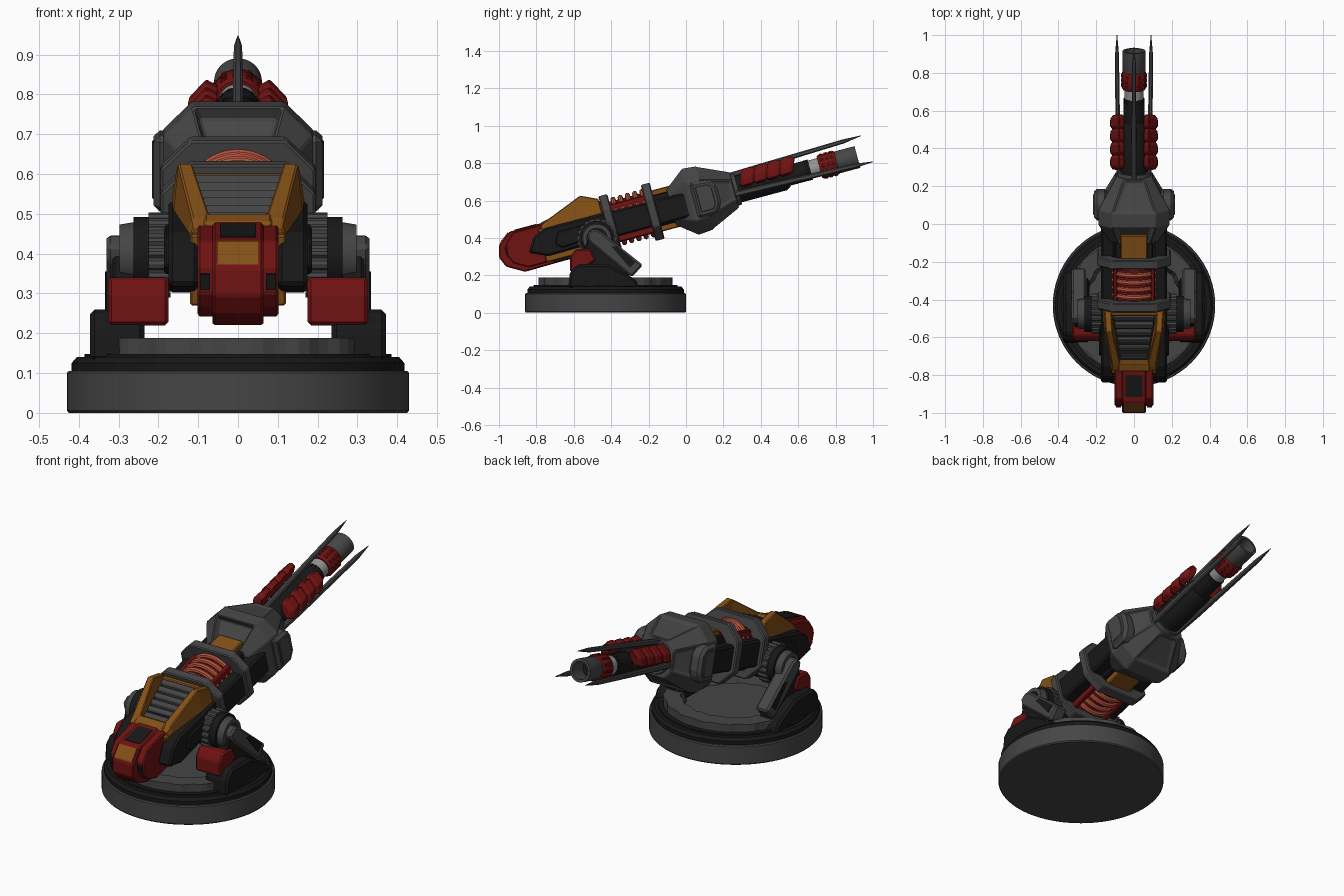
import bpy, bmesh, math
from mathutils import Matrix, Vector

if "Cube" in bpy.data.objects:
    bpy.data.objects.remove(bpy.data.objects["Cube"])

def mat(name, r, g, b):
    m = bpy.data.materials.new(name)
    m.diffuse_color = (r, g, b, 1)
    m.use_nodes = True
    m.node_tree.nodes["Principled BSDF"].inputs["Base Color"].default_value = m.diffuse_color
    return m

GREY = mat("dark grey", .06, .06, .06)
BLACK = mat("black", .009, .009, .009)
RED = mat("deep red", .16, .006, .006)
ORANGE = mat("burnt orange", .23, .08, .008)
COIL = mat("coil salmon", .5, .09, .05)
STEEL = mat("light steel", .3, .3, .3)

I = Matrix.Identity(4)
# gun frame: y runs along the barrel, z is perpendicular to it
GUN = Matrix.Translation((0, -.176, .54)) @ Matrix.Rotation(math.radians(15), 4, 'X')
BASE = Matrix.Translation((0, -.43, 0)) @ Matrix.Rotation(math.pi / 2, 4, 'X')
BASE = BASE @ Matrix.Scale(1, 4)
AXLE = Matrix.Translation((0, -.476, .397)) @ Matrix.Rotation(-math.pi / 2, 4, 'Z')

def finish(name, bm, m, M=I, mirror=False, bevel=0, smooth=False):
    bm.transform(M)
    if mirror:
        d = bmesh.ops.duplicate(bm, geom=bm.verts[:] + bm.edges[:] + bm.faces[:])
        for v in d["geom"]:
            if isinstance(v, bmesh.types.BMVert):
                v.co.x *= -1
    bmesh.ops.recalc_face_normals(bm, faces=bm.faces[:])
    me = bpy.data.meshes.new(name)
    bm.to_mesh(me)
    bm.free()
    me.materials.append(m)
    ob = bpy.data.objects.new(name, me)
    bpy.context.collection.objects.link(ob)
    if bevel:
        b = ob.modifiers.new("bevel", 'BEVEL')
        b.width, b.segments, b.limit_method = bevel, 1, 'ANGLE'
    if smooth:
        bpy.context.view_layer.objects.active = ob
        ob.select_set(True)
        bpy.ops.object.shade_smooth_by_angle(angle=math.radians(35))
        ob.select_set(False)
    return ob

def skin(rings, closed=False, bm=None):
    bm = bm or bmesh.new()
    vs = [[bm.verts.new(p) for p in r] for r in rings]
    n = len(vs[0])
    for a, b in zip(vs, vs[1:] + (vs[:1] if closed else [])):
        for i in range(n):
            j = (i + 1) % n
            bm.faces.new((a[i], a[j], b[j], b[i]))
    if not closed:
        bm.faces.new(vs[0])
        bm.faces.new(vs[-1])
    return bm

def circle(u, r, n=48, tooth=0):
    out = []
    for i in range(n):
        a, q = 2 * math.pi * i / n, r - (tooth if i // 2 % 2 else 0)
        out.append((q * math.cos(a), u, q * math.sin(a)))
    return out

def octagon(u, hx, hw, c, cx=0, cw=0):
    q = [(hx, hw - c), (hx - c, hw), (c - hx, hw), (-hx, hw - c),
         (-hx, c - hw), (c - hx, -hw), (hx - c, -hw), (hx, c - hw)]
    return [(cx + x, u, cw + w) for x, w in q]

def lathe(name, prof, m, M=GUN, closed=False, n=48, tooth=0, mirror=False):
    bm = skin([circle(u, r, n, tooth) for u, r in prof], closed)
    return finish(name, bm, m, M, mirror, smooth=not tooth)

def prism(name, pts, x0, x1, m, M=GUN, mirror=False, bevel=.006):
    bm = skin([[(x, y, z) for y, z in pts] for x in (x0, x1)])
    return finish(name, bm, m, M, mirror, bevel)

def box(name, x0, x1, u0, u1, w0, w1, m, M=GUN, mirror=False, bevel=.005):
    return prism(name, [(u0, w0), (u1, w0), (u1, w1), (u0, w1)], x0, x1, m, M, mirror, bevel)

# --- turntable base (lathe height is negated by the frame, so mirror it) ---
BASE = Matrix.Translation((0, -.43, 0)) @ Matrix.Rotation(math.pi / 2, 4, 'X')
lathe("base_disc", [(0, .425), (.006, .43), (.1, .43), (.105, .425)], GREY, BASE, n=72)
lathe("base_rim", [(.1, .418), (.125, .418), (.14, .405), (.14, .385), (.1, .385)], BLACK, BASE, True, 72)
lathe("base_floor", [(.1, .39), (.132, .39)], GREY, BASE, n=72)
lathe("turntable_ring", [(.13, .36), (.188, .36), (.188, .275), (.13, .255)], GREY, BASE, True, 72, .008)
lathe("outer_track", [(.13, .385), (.148, .385), (.148, .36), (.13, .36)], BLACK, BASE, True, 72)

# --- side brackets carrying the gun ---
prism("bracket_foot", [(-.63, .13), (-.62, .22), (-.58, .26), (-.42, .26), (-.27, .18), (-.25, .13)],
      .235, .372, BLACK, I, True, .012)
prism("bracket_upright", [(-.6, .2), (-.56, .3), (-.52, .4), (-.43, .4), (-.3, .2)],
      .24, .315, BLACK, I, True)
prism("bracket_arm", [(-.52, .38), (-.53, .42), (-.49, .45), (-.45, .43), (-.23, .255), (-.29, .19)],
      .255, .33, GREY, I, True, .01)
prism("arm_inlay", [(-.4, .355), (-.37, .355), (-.27, .27), (-.3, .24)], .325, .334, BLACK, I, True, 0)
box("bracket_post", .24, .3, -.6, -.56, .18, .25, GREY, I, True)
prism("bracket_guard", [(-.62, .22), (-.62, .3), (-.59, .34), (-.51, .34), (-.48, .28), (-.53, .25), (-.57, .22)],
      .175, .326, RED, I, True, .008)

# --- trunnion discs ---
lathe("trunnion_gear", [(.17, .107), (.225, .107)], GREY, AXLE, n=80, tooth=.007, mirror=True)
lathe("trunnion_plate", [(.22, .095), (.262, .095), (.262, .088)], BLACK, AXLE, mirror=True)
lathe("trunnion_ring", [(.25, .084), (.298, .076), (.298, .055), (.25, .055)], GREY, AXLE, True, mirror=True)
lathe("trunnion_axle", [(-.2, .09), (.2, .09)], BLACK, AXLE)

# --- rear red housing ---
prism("rear_housing_spine", [(-.859, -.024), (-.841, .043), (-.771, .096), (-.56, .096), (-.56, -.13),
      (-.744, -.133), (-.835, -.08)], -.064, .064, RED)
prism("rear_housing_cheek", [(-.815, -.03), (-.805, .04), (-.75, .088), (-.56, .088), (-.56, -.115),
      (-.72, -.115), (-.79, -.075)], .05, .102, RED, GUN, True)
prism("rear_window", [(-.834, .05), (-.83, .056), (-.777, .096), (-.78, .088)], -.053, .053, ORANGE, bevel=0)
prism("rear_top_vent", [(-.74, .09), (-.74, .099), (-.62, .099), (-.62, .09)], -.045, .045, BLACK, bevel=0)
box("rear_cheek_slot", .07, .095, -.818, -.79, -.02, .02, BLACK, GUN, True, 0)

# --- main body: core, side rails, orange hood with louvers ---
box("body_core", -.12, .12, -.62, -.25, -.115, .07, ORANGE)
box("body_belly", -.09, .09, -.58, -.24, -.13, .05, BLACK)
prism("side_rail", [(-.70, -.04), (-.65, .036), (-.58, .066), (.24, .055), (.24, -.076), (-.3, -.08), (-.6, -.085)],
      .1, .175, BLACK, GUN, True, .01)
prism("rail_cover", [(-.55, -.03), (-.52, .03), (-.26, .03), (-.26, -.05), (-.52, -.06)],
      .16, .186, BLACK, GUN, True)
# hood arms flare out toward the collar
def hood(u, w, x, t):
    return [(x, u, w), (x - t, u, w), (x - t - .01, u, .06), (x + .012, u, .06)]
bm = skin([hood(-.6, .085, .11, .045), hood(-.57, .1, .115, .045),
           hood(-.355, .184, .15, .035), hood(-.265, .142, .155, .035)])
finish("hood_arm", bm, ORANGE, GUN, True, .004)
box("hood_crossbar", -.13, .13, -.285, -.262, .06, .135, ORANGE)
prism("hood_sill", [(-.61, .06), (-.6, .098), (-.55, .108), (-.53, .06)], -.085, .085, ORANGE)
for i in range(6):
    u = -.53 + i * .043
    prism("louver_%d" % (i + 1), [(u, .06), (u, .088 + i * .008), (u + .022, .1 + i * .008), (u + .034, .06)],
          -.075 - i * .007, .075 + i * .007, GREY, bevel=.003)
box("louver_bed", -.11, .11, -.55, -.27, .05, .085, BLACK)

# --- octagonal collars with the coil between them ---
for name, u in (("rear_collar", -.262), ("front_collar", -.027)):
    bm = skin([octagon(u, .195, .155, .075), octagon(u + .05, .195, .155, .075),
               octagon(u + .05, .12, .1, .04), octagon(u, .12, .1, .04)], True)
    finish(name, bm, GREY, GUN, bevel=.006)
lathe("coil_core", [(-.25, .112), (0, .112)], RED)
box("coil_side_bar", .088, .112, -.22, -.02, -.11, .098, RED, GUN, True)
for i in range(5):
    c = -.19 + i * .04
    prof = [(c + .014 * math.cos(a), .12 + .014 * math.sin(a)) for a in [k * math.pi / 4 for k in range(8)]]
    lathe("coil_turn_%d" % (i + 1), prof, COIL, closed=True)
box("neck_core", -.1, .1, 0, .16, -.085, .085, BLACK)
box("neck_plate", -.072, .072, .01, .15, -.115, .112, ORANGE)

# --- faceted head with recessed panels ---
bm = skin([octagon(.10, .125, .1, .04), octagon(.205, .188, .182, .075),
           octagon(.285, .19, .175, .075), octagon(.45, .1, .1, .045)])
bmesh.ops.recalc_face_normals(bm, faces=bm.faces[:])
bm.normal_update()
top = [f for f in bm.faces if f.calc_center_median().y < .2 and f.normal.z > .6 and abs(f.normal.x) < .1]
bmesh.ops.inset_individual(bm, faces=top, thickness=.022, depth=-.035)
front = [f for f in bm.faces if .3 < f.calc_center_median().y < .42 and (abs(f.normal.x) < .1 or abs(f.normal.z) < .1)]
bmesh.ops.inset_individual(bm, faces=front, thickness=.022, depth=-.01)
finish("head_shell", bm, GREY, GUN, bevel=.005)
prism("head_pod", [(.225, .1), (.33, .09), (.365, .05), (.365, -.05), (.33, -.1), (.225, -.1)],
      .14, .212, GREY, GUN, True, .016)
prism("head_pod_panel", [(.25, .07), (.32, .065), (.335, .04), (.335, -.04), (.32, -.07), (.25, -.07)],
      .205, .216, GREY, GUN, True, .003)

# --- barrel ---
lathe("barrel_seat", [(.43, .09), (.47, .085), (.47, .06)], GREY)
lathe("barrel_sleeve", [(.44, .074), (.72, .074), (.745, .06)], BLACK, n=12)
lathe("barrel_core", [(.7, .055), (.87, .055)], BLACK)
lathe("barrel_gear", [(.845, .056), (.87, .056)], BLACK, n=64, tooth=.006)
lathe("barrel_band", [(.865, .05), (.93, .05)], STEEL)
lathe("barrel_red_ring", [(.92, .058), (.93, .065), (1.01, .065), (1.02, .058)], RED, n=24)
for i in range(3):
    lathe("red_ring_rib_%d" % (i + 1), [(.935 + i * .027, .069), (.951 + i * .027, .069)], RED, n=48, tooth=.006)
lathe("muzzle", [(1.0, .055), (1.01, .06), (1.131, .06), (1.131, .046), (1.03, .044), (1.0, .044)], GREY, closed=True)
lathe("muzzle_bore", [(1.0, .045), (1.04, .045)], BLACK)

# --- red shroud scales on the upper barrel sides ---
scale = [(.05, .085), (.08, .1), (.125, .055), (.128, .01), (.1, 0), (.06, .04)]
for i in range(4):
    u = .495 + i * .072
    rings = [[(.075 + (x - .075) * k, u + d + w * .25, .05 + (w - .05) * k) for x, w in scale]
             for d, k in ((-.012, .7), (.01, 1), (.05, .95), (.07, .7))]
    finish("shroud_scale_%d" % (i + 1), skin(rings), RED, GUN, True, .003)

# --- prongs: one above, two beside the barrel ---
def prong(name, pts, hx, hw, mirror):
    rings = [octagon(u, hx * k, hw * k, min(hx, hw) * k * .5, x, w) for u, x, w, k in pts]
    finish(name, skin(rings), GREY, GUN, mirror)
prong("top_prong", [(.4, 0, .08, 1), (.6, 0, .086, 1), (1.08, 0, .1, .8), (1.18, 0, .105, .1)], .013, .014, False)
prong("side_prong", [(.4, .078, -.022, 1), (.6, .085, -.027, 1), (1.1, .09, -.042, .8), (1.206, .09, -.046, .1)],
      .013, .015, True)
